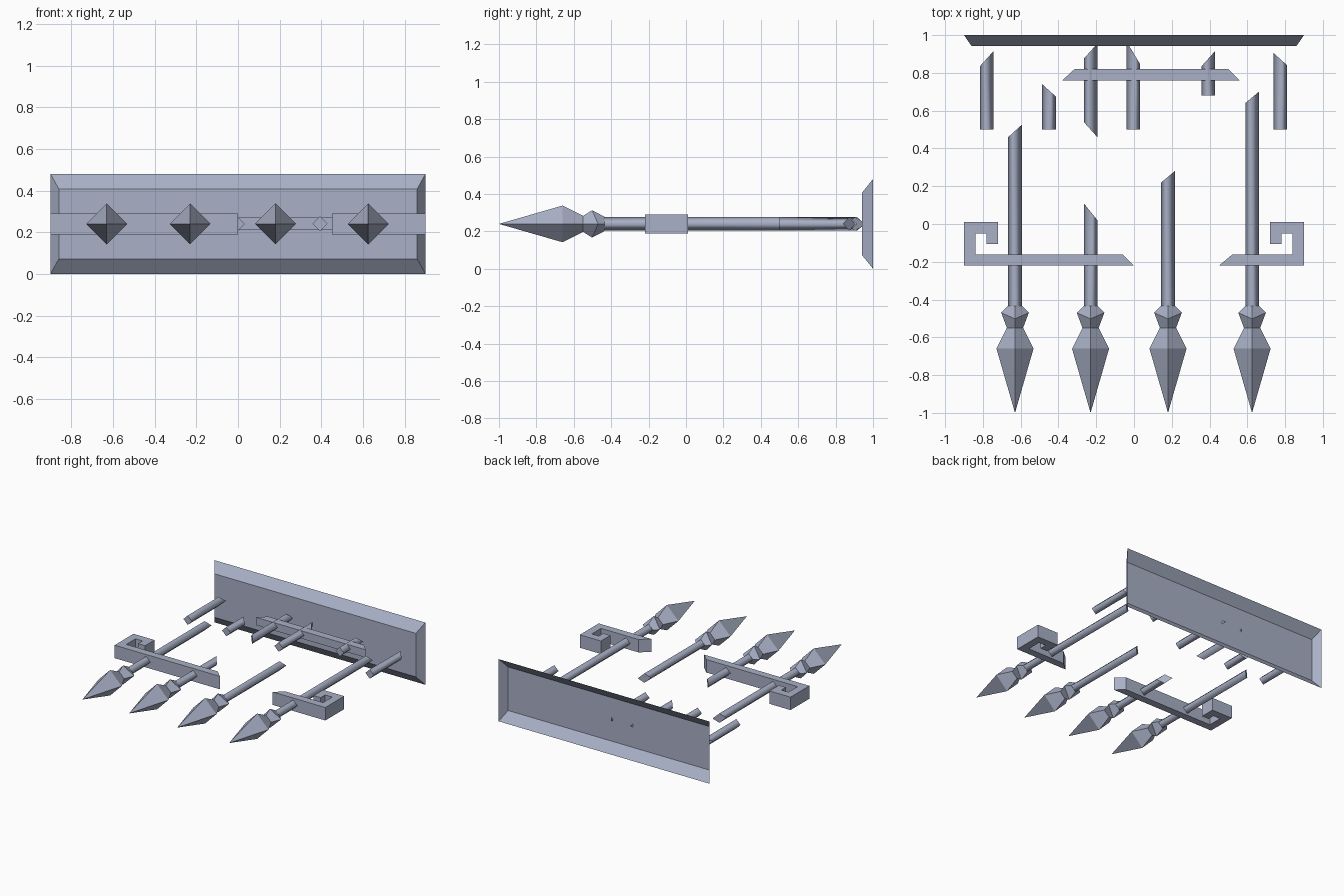
import bpy, bmesh, math

if "Cube" in bpy.data.objects:
    bpy.data.objects.remove(bpy.data.objects["Cube"])

Z = 0.24  # height of the fence centre line
steel = bpy.data.materials.new("blue_grey_iron")
steel.diffuse_color = (0.40, 0.44, 0.57, 1)
steel.use_nodes = True
steel.node_tree.nodes["Principled BSDF"].inputs["Base Color"].default_value = steel.diffuse_color


def finish(name, bm, recalc=True):
    if recalc:
        bmesh.ops.recalc_face_normals(bm, faces=bm.faces[:])
    me = bpy.data.meshes.new(name)
    bm.to_mesh(me)
    bm.free()
    me.materials.append(steel)
    ob = bpy.data.objects.new(name, me)
    bpy.context.collection.objects.link(ob)
    return ob


def ring(bm, x, y, r, slope=0.0, zshift=0.0):
    """Four-sided diamond ring around the y axis, optionally slanted."""
    out = []
    for k in range(4):
        dx, dz = r * math.cos(k * math.pi / 2), r * math.sin(k * math.pi / 2)
        yy = y + slope * dx / r + (zshift if k % 2 else 0)
        out.append(bm.verts.new((x + dx, yy, Z + dz)))
    return out


def skin(bm, a, b):
    return [bm.faces.new((a[i], a[(i + 1) % 4], b[(i + 1) % 4], b[i])) for i in range(4)]


def bar(name, x, start, end, r=0.036):
    """Diamond bar; start and end are (left y, right y) of the cut."""
    bm = bmesh.new()
    a, b = [ring(bm, x, (l + q) / 2, r, (q - l) / 2) for l, q in (start, end)]
    for f in skin(bm, a, b):
        f.smooth = True
    for cap in (a, b):
        for e in bm.faces.new(cap).edges:
            e.smooth = False
    finish(name, bm)


def spear_head(name, x):
    bm = bmesh.new()
    # faceted point
    tip = bm.verts.new((x, -1.0, Z))
    wide, neck = ring(bm, x, -0.66, 0.098), ring(bm, x, -0.55, 0.043)
    for i in range(4):
        bm.faces.new((tip, wide[i], wide[(i + 1) % 4]))
    skin(bm, wide, neck)
    # collar
    mid, back = ring(bm, x, -0.47, 0.073, 0, -0.032), ring(bm, x, -0.435, 0.038)
    skin(bm, neck, mid)
    skin(bm, mid, back)
    bm.faces.new(back)
    finish(name, bm)


def rail(name, outline, half):
    """Extrude an outline in the xy plane to a height of 2 * half."""
    bm = bmesh.new()
    f = bm.faces.new([bm.verts.new((x, y, Z - half)) for x, y in outline])
    ext = bmesh.ops.extrude_face_region(bm, geom=[f])["geom"]
    bmesh.ops.translate(bm, vec=(0, 0, 2 * half),
                        verts=[v for v in ext if isinstance(v, bmesh.types.BMVert)])
    finish(name, bm)


# spears: x, broken end (left, right)
for i, (x, end) in enumerate([(-0.63, (0.46, 0.525)), (-0.23, (0.11, 0.02)),
                              (0.18, (0.22, 0.28)), (0.625, (0.64, 0.70))]):
    spear_head(f"spear_head_{i}", x)
    bar(f"spear_shaft_{i}", x, (-0.44, -0.44), end)

# broken bar stubs by the base: x, front end, back end
for i, (x, start, end) in enumerate([
        (-0.78, (0.50, 0.50), (0.835, 0.915)), (-0.45, (0.50, 0.50), (0.74, 0.675)),
        (-0.23, (0.54, 0.46), (0.875, 0.955)), (-0.003, (0.50, 0.50), (0.965, 0.845)),
        (0.393, (0.68, 0.68), (0.835, 0.915)), (0.775, (0.50, 0.50), (0.905, 0.84))]):
    bar(f"bar_stub_{i}", x, start, end)

# front rail pieces with square scroll ends
for name, s, long, short in (("left_scroll_rail", -1, 0.0, 0.06),
                             ("right_scroll_rail", 1, 0.45, 0.52)):
    pts = [(long, -0.22), (0.9, -0.22), (0.9, 0.01), (0.72, 0.01), (0.72, -0.105),
           (0.78, -0.105), (0.78, -0.05), (0.84, -0.05), (0.84, -0.162), (short, -0.162)]
    rail(name, [(s * x, y) for x, y in pts], 0.05)

# rear broken rail
rail("rear_rail", [(-0.38, 0.76), (0.56, 0.76), (0.50, 0.82), (-0.315, 0.82)], 0.03)

# base plate: bevelled tray, open at the back
bm = bmesh.new()
front = [bm.verts.new((sx * 0.86, 0.942, Z + sz * 0.168)) for sx, sz in ((-1, -1), (1, -1), (1, 1), (-1, 1))]
back = [bm.verts.new((sx * 0.9, 1.0, Z + sz * 0.24)) for sx, sz in ((-1, -1), (1, -1), (1, 1), (-1, 1))]
bm.faces.new(front)
skin(bm, back, front)
finish("base_plate", bm, False)
